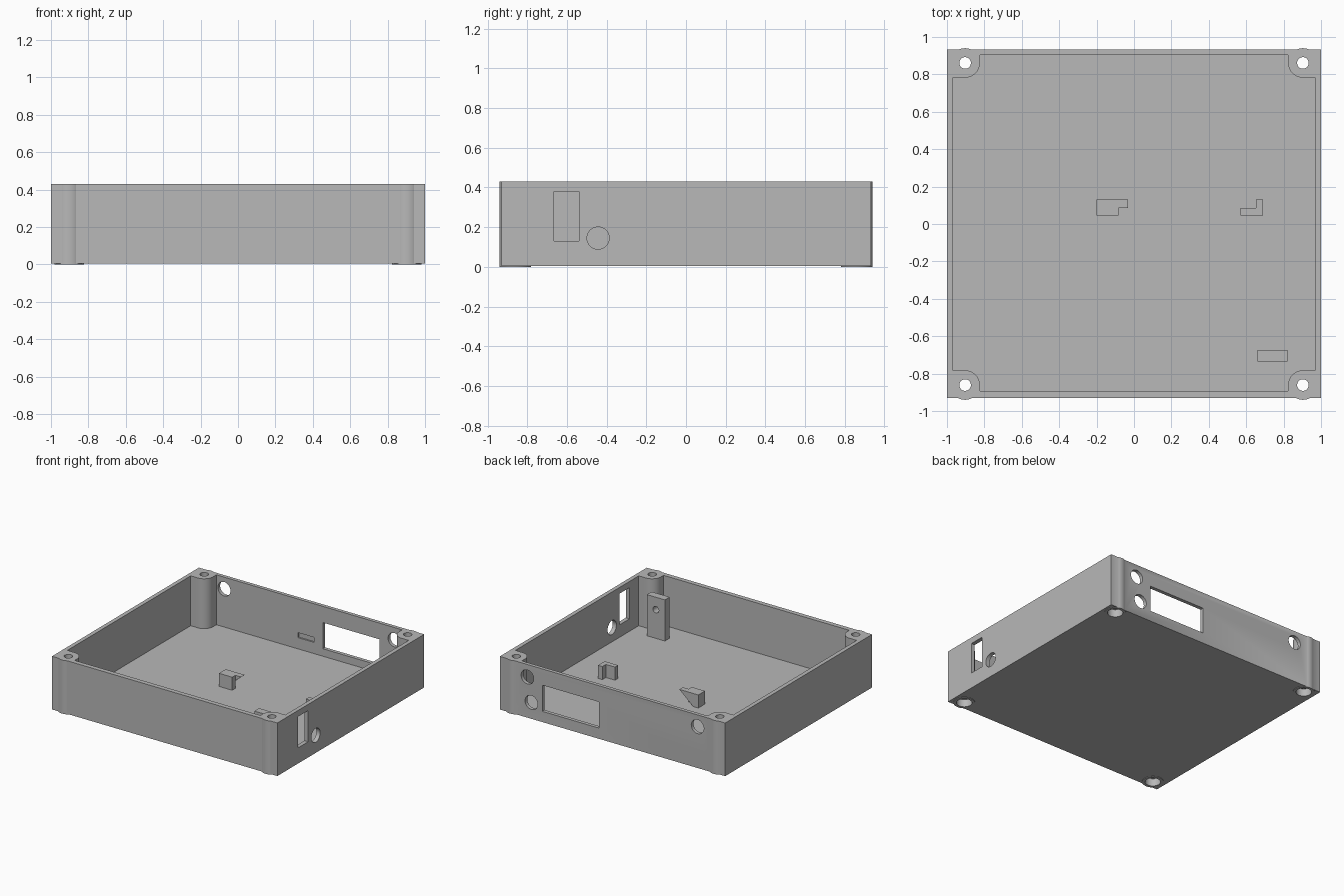
import bpy
import bmesh
from math import radians
from mathutils import Matrix, Vector

if "Cube" in bpy.data.objects:
    bpy.data.objects.remove(bpy.data.objects["Cube"], do_unlink=True)

grey = bpy.data.materials.new("plain grey")
grey.use_nodes = True
colour = (0.48, 0.48, 0.48, 1)
grey.diffuse_color = colour
grey.node_tree.nodes["Principled BSDF"].inputs["Base Color"].default_value = colour

TOP, FLOOR = 0.43, 0.03


def finish(name, bm):
    bmesh.ops.recalc_face_normals(bm, faces=bm.faces)
    mesh = bpy.data.meshes.new(name)
    bm.to_mesh(mesh)
    bm.free()
    mesh.materials.append(grey)
    obj = bpy.data.objects.new(name, mesh)
    bpy.context.collection.objects.link(obj)
    return obj


def box(name, x, y, z):
    """Block from (low, high) ranges on each axis."""
    bm = bmesh.new()
    bmesh.ops.create_cube(bm, size=1)
    for v in bm.verts:
        v.co = Vector([(r[0] + r[1]) / 2 + c * (r[1] - r[0])
                       for c, r in zip(v.co, (x, y, z))])
    return finish(name, bm)


def cylinder(name, centre, radius, length, axis="Z"):
    turn = {"X": Matrix.Rotation(radians(90), 4, "Y"),
            "Y": Matrix.Rotation(radians(90), 4, "X"),
            "Z": Matrix.Identity(4)}[axis]
    bm = bmesh.new()
    bmesh.ops.create_cone(bm, cap_ends=True, segments=40, radius1=radius,
                          radius2=radius, depth=length,
                          matrix=Matrix.Translation(centre) @ turn)
    return finish(name, bm)


def prism_y(name, profile, y):
    """Extrude an x-z outline along y."""
    bm = bmesh.new()
    face = bm.faces.new([bm.verts.new((px, y[0], pz)) for px, pz in profile])
    new = bmesh.ops.extrude_face_region(bm, geom=[face])["geom"]
    bmesh.ops.translate(bm, vec=(0, y[1] - y[0], 0),
                        verts=[g for g in new if isinstance(g, bmesh.types.BMVert)])
    return finish(name, bm)


def combine(target, tool, operation):
    mod = target.modifiers.new("shape", "BOOLEAN")
    mod.operation, mod.solver, mod.object = operation, "EXACT", tool
    bpy.context.view_layer.objects.active = target
    bpy.ops.object.modifier_apply(modifier=mod.name)
    bpy.data.objects.remove(tool, do_unlink=True)


def span(a, b):
    return (min(a, b), max(a, b))


# Open tray
case = box("enclosure", (-1, 1), (-0.93, 0.932), (0.004, TOP))
combine(case, box("cavity", (-0.967, 0.967), (-0.893, 0.903), (FLOOR, 1)), "DIFFERENCE")

# Corner screw bosses, filled out to the walls
corners = [(sx, sy) for sx in (-1, 1) for sy in (-1, 1)]
for sx, sy in corners:
    cx, cy = sx * 0.903, sy * 0.861
    for x0, y0 in ((0.824, 0.861), (0.903, 0.782)):
        combine(case, box("filler", span(sx * x0, sx * 0.985), span(sy * y0, sy * 0.918),
                          (0.015, TOP)), "UNION")
    combine(case, cylinder("boss", (cx, cy, TOP / 2), 0.079, TOP), "UNION")

# Screw holes with counterbores underneath
for sx, sy in corners:
    cx, cy = sx * 0.903, sy * 0.861
    combine(case, cylinder("screw_hole", (cx, cy, 0.2), 0.031, 1), "DIFFERENCE")
    combine(case, cylinder("counterbore", (cx, cy, 0), 0.057, 0.12), "DIFFERENCE")

# Side openings
combine(case, box("side_slot", (0.9, 1.1), (-0.665, -0.54), (0.13, 0.38)), "DIFFERENCE")
combine(case, cylinder("side_port", (1, -0.443, 0.145), 0.056, 0.2, "X"), "DIFFERENCE")

# Back openings and a shallow inner recess
combine(case, box("display_window", (0.12, 0.623), (0.85, 1.1), (0.09, 0.3)), "DIFFERENCE")
for x, z in ((0.755, 0.33), (0.72, 0.135), (-0.755, 0.335)):
    combine(case, cylinder("back_port", (x, 0.93, z), 0.056, 0.2, "Y"), "DIFFERENCE")
combine(case, box("recess", (-0.1, 0.04), (0.85, 0.915), (0.12, 0.16)), "DIFFERENCE")

# Upright tab with a hole
tab = box("mounting_tab", (0.66, 0.82), (-0.735, -0.675), (FLOOR - 0.005, 0.36))
combine(tab, cylinder("tab_hole", (0.74, -0.7, 0.26), 0.026, 0.3, "Y"), "DIFFERENCE")

# Locating brackets on the floor
low, high = FLOOR - 0.005, 0.135
box("left_bracket_block", (-0.2, -0.083), (0.045, 0.085), (low, high))
prism_y("left_bracket_wedge",
        [(-0.2, low), (-0.16, low), (-0.032, high), (-0.2, high)], (0.085, 0.13))
box("right_bracket_front", (0.57, 0.69), (0.045, 0.085), (low, high))
box("right_bracket_side", (0.652, 0.69), (0.085, 0.13), (low, high))

# Smooth the round walls, keep the edges sharp
for obj in (case, tab):
    bpy.ops.object.select_all(action="DESELECT")
    obj.select_set(True)
    bpy.context.view_layer.objects.active = obj
    bpy.ops.object.shade_smooth_by_angle(angle=radians(25))
